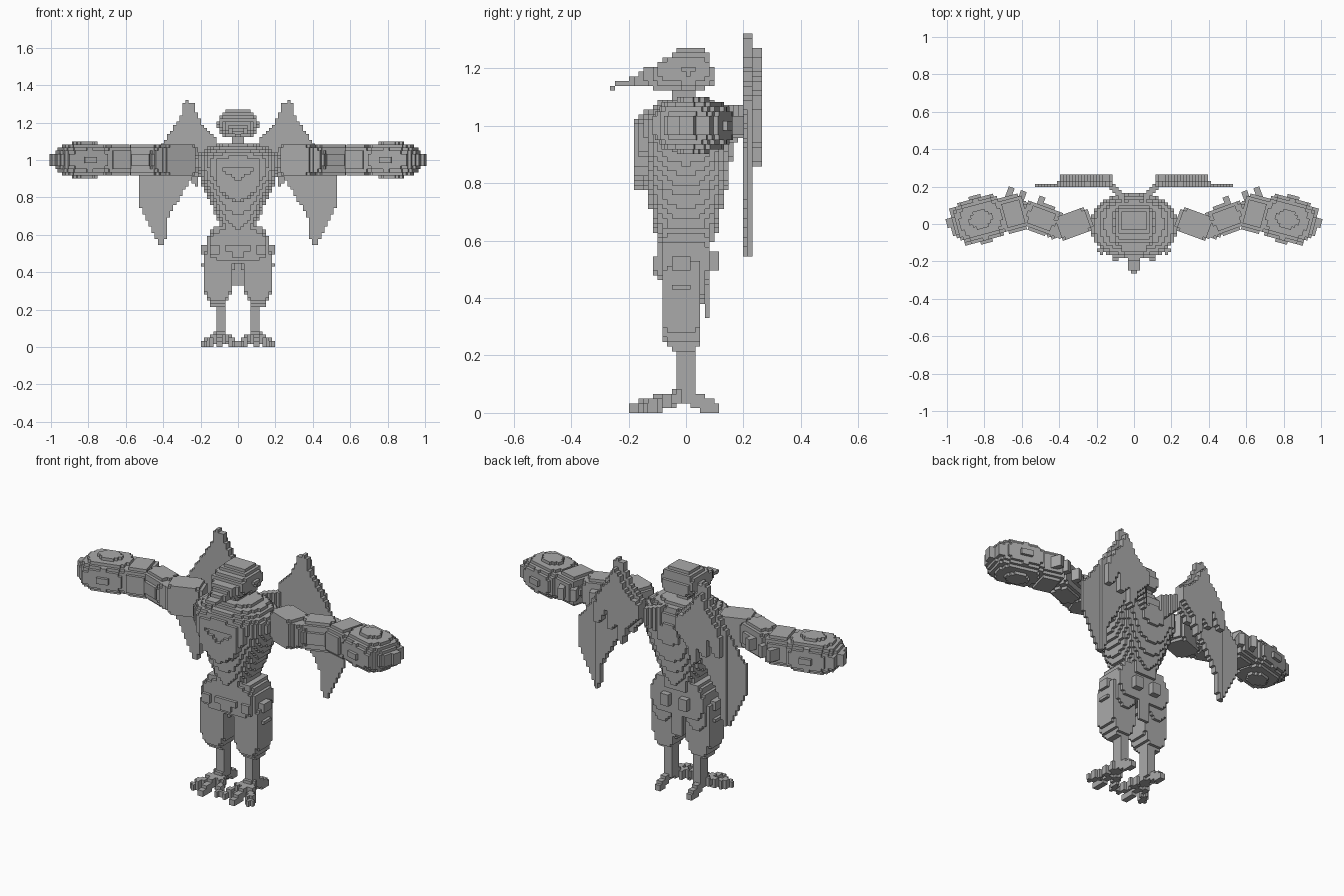
import bpy
import math
from mathutils import Vector

VOXEL = 0.0165

cube = bpy.data.objects.get("Cube")
if cube:
    bpy.data.objects.remove(cube, do_unlink=True)

grey = bpy.data.materials.new("plain grey")
grey.use_nodes = True
shade = (0.4, 0.4, 0.4, 1)
grey.diffuse_color = shade
grey.node_tree.nodes["Principled BSDF"].inputs["Base Color"].default_value = shade


def lerp_table(table, t):
    """Interpolate rows of (key, values...) sorted by rising key."""
    for low, high in zip(table, table[1:]):
        if low[0] <= t <= high[0]:
            f = (t - low[0]) / (high[0] - low[0])
            return [a + (b - a) * f for a, b in zip(low[1:], high[1:])]
    return None


def in_polygon(outline, a, b):
    inside = False
    for (a1, b1), (a2, b2) in zip(outline, outline[1:] + outline[:1]):
        if (b1 > b) != (b2 > b) and a < (a2 - a1) * (b - b1) / (b2 - b1) + a1:
            inside = not inside
    return inside


def voxel_part(name, filled, low, high, place=(0, 0, 0), turn=0.0):
    """Turn a solid, given as a yes/no rule, into a skin of small cubes."""
    spans = [range(math.floor(a / VOXEL), math.ceil(b / VOXEL)) for a, b in zip(low, high)]
    cells = {(i, j, k) for i in spans[0] for j in spans[1] for k in spans[2]
             if filled(*((n + 0.5) * VOXEL for n in (i, j, k)))}
    points, faces = {}, []
    for cell in cells:
        for axis in range(3):
            for step in (0, 1):
                near = list(cell)
                near[axis] += 2 * step - 1
                if tuple(near) in cells:
                    continue
                quad = []
                for u, w in ((0, 0), (1, 0), (1, 1), (0, 1)):
                    corner = list(cell)
                    corner[axis] += step
                    corner[(axis + 1) % 3] += u
                    corner[(axis + 2) % 3] += w
                    quad.append(points.setdefault(tuple(corner), len(points)))
                faces.append(quad if step else quad[::-1])
    mesh = bpy.data.meshes.new(name)
    mesh.from_pydata([Vector(p) * VOXEL for p in points], [], faces)
    mesh.materials.append(grey)
    part = bpy.data.objects.new(name, mesh)
    part.location = place
    part.rotation_euler.z = turn
    bpy.context.collection.objects.link(part)
    return part


def block(name, low, high):
    return voxel_part(name, lambda x, y, z: all(a < c < b for a, c, b in zip(low, (x, y, z), high)),
                      low, high)


def lofted(table, power, center=0.0):
    """Rounded cross-sections stacked in z: (z, half width, front, back)."""
    def rule(x, y, z):
        row = lerp_table(table, z)
        if not row:
            return False
        half, front, back = row
        middle, depth = (front + back) / 2, (back - front) / 2
        return (abs((x - center) / half) ** power + abs((y - middle) / depth) ** power) < 1
    return rule


# Torso with a broad chest and narrow waist
torso = [(0.59, 0.10, -0.10, 0.10), (0.65, 0.10, -0.11, 0.11), (0.73, 0.13, -0.13, 0.13),
         (0.82, 0.17, -0.15, 0.15), (0.9, 0.205, -0.165, 0.16), (0.97, 0.23, -0.175, 0.16),
         (1.02, 0.225, -0.175, 0.15), (1.06, 0.17, -0.13, 0.13), (1.09, 0.10, -0.08, 0.09)]
voxel_part("torso", lofted(torso, 2.5), (-0.3, -0.3, 0.5), (0.3, 0.3, 1.1))

# Raised chest shield with a sunken notch at the top
shield = [(-0.15, 1.01), (-0.15, 0.93), (-0.09, 0.83), (0, 0.77), (0.09, 0.83), (0.15, 0.93), (0.15, 1.01)]
notch = [(-0.09, 0.96), (0, 0.88), (0.09, 0.96)]
voxel_part("chest_shield",
           lambda x, y, z: in_polygon(shield, x, z) and not in_polygon(notch, x, z)
           and y > -0.185 + 0.3 * max(0, abs(x) - 0.07),
           (-0.2, -0.19, 0.7), (0.2, -0.1, 1.1))

# Neck and head with a hooked beak
block("neck", (-0.035, -0.05, 1.06), (0.035, 0.025, 1.15))
head_side = [(-0.26, 1.12), (-0.25, 1.155), (-0.17, 1.17), (-0.16, 1.195), (-0.1, 1.21), (-0.06, 1.24),
             (-0.03, 1.275), (0.07, 1.275), (0.08, 1.22), (0.1, 1.2), (0.1, 1.15), (0.06, 1.13), (0, 1.115),
             (-0.15, 1.135), (-0.23, 1.135)]
head_width = [(-0.27, 0.018), (-0.17, 0.045), (-0.09, 0.095), (0, 0.11), (0.06, 0.105), (0.12, 0.07)]


def head_rule(x, y, z):
    half = lerp_table(head_width, y)[0]
    round_off = (x / half) ** 2 + ((z - 1.195) / 0.09) ** 2 < 1 or y < -0.15 and abs(x) < half
    return in_polygon(head_side, y, z) and round_off


voxel_part("head", head_rule, (-0.13, -0.26, 1.1), (0.13, 0.11, 1.29))

# Hips, belt, buckle and tail flap
hips = [(0.45, 0.15, -0.09, 0.08), (0.5, 0.175, -0.1, 0.09), (0.58, 0.17, -0.1, 0.09), (0.64, 0.13, -0.09, 0.09)]
voxel_part("hips", lofted(hips, 6), (-0.2, -0.2, 0.4), (0.2, 0.2, 0.7))
block("buckle_bar", (-0.065, -0.116, 0.515), (0.065, -0.08, 0.55))
block("buckle_stem", (-0.03, -0.116, 0.48), (0.03, -0.08, 0.53))
block("tail_flap", (-0.033, 0.065, 0.33), (0.033, 0.085, 0.48))

wing = [(0.27, 1.32), (0.24, 1.3), (0.22, 1.24), (0.18, 1.17), (0.11, 1.11), (0.11, 1.02), (0.17, 0.93),
        (0.25, 0.9), (0.33, 0.77), (0.38, 0.68), (0.39, 0.54), (0.42, 0.54), (0.49, 0.69), (0.535, 0.77),
        (0.535, 0.9), (0.46, 1.0), (0.39, 1.11), (0.31, 1.22), (0.295, 1.3)]
wing_bone = [(0.27, 1.28), (0.23, 1.22), (0.19, 1.15), (0.12, 1.1), (0.12, 1.02), (0.19, 0.96), (0.23, 0.84),
             (0.26, 0.97), (0.3, 0.9), (0.32, 1.02), (0.38, 0.92), (0.4, 0.98), (0.38, 1.1), (0.31, 1.18)]
thigh = [(0.22, 0.035, -0.05, 0.04), (0.25, 0.055, -0.08, 0.05), (0.32, 0.08, -0.09, 0.055),
         (0.44, 0.083, -0.09, 0.06), (0.49, 0.075, -0.085, 0.06)]
toe_tips = [(0.172, -0.14, 0.015), (0.1, -0.18, 0.015), (0.02, -0.14, 0.015), (0.1, 0.105, 0.012)]
ankle = Vector((0.095, 0, 0.065))


def toe_rule(x, y, z):
    point = Vector((x, y, z))
    for tip in toe_tips:
        along = Vector(tip) - ankle
        t = min(1, max(0, (point - ankle).dot(along) / along.length_squared))
        gap = point - ankle - along * t
        if math.hypot(gap.x, gap.y) < 0.018 and abs(gap.z) < 0.022:
            return True
    return False


def rounded(length, depth, height, power):
    return lambda x, y, z: (abs(x / length) ** power + abs(y / depth) ** power
                            + abs(z / height) ** power) < 1


def hand_rule(x, y, z):
    palm = abs(x / 0.16) ** 2.4 + abs(y / 0.125) ** 2.4 + abs(z / 0.095) ** 2.4 < 1
    fingers = any(0 < x < reach and abs(y - side) < 0.02 and abs(z) < 0.035
                  for side, reach in ((-0.09, 0.12), (-0.035, 0.16), (0.025, 0.178), (0.08, 0.15)))
    return palm or fingers


arm_parts = [("upper_arm", rounded(0.095, 0.066, 0.085, 6), 0.325, 0, -20),
             ("elbow", rounded(0.06, 0.05, 0.07, 4), 0.41, -0.02, -20),
             ("forearm", rounded(0.105, 0.075, 0.08, 4), 0.495, 0.03, 20),
             ("cuff", rounded(0.075, 0.095, 0.08, 4), 0.645, 0.055, -15),
             ("hand", hand_rule, 0.82, 0.025, -15)]

for side, label in ((1, "left"), (-1, "right")):
    def add(name, rule, low, high, place=(0, 0, 0), turn=0.0):
        ends = sorted((low[0] * side, high[0] * side))
        voxel_part(label + "_" + name, lambda x, y, z: rule(x * side, y, z),
                   (ends[0], *low[1:]), (ends[1], *high[1:]),
                   (place[0] * side, *place[1:]), turn * side)

    def add_block(name, low, high):
        add(name, lambda x, y, z: all(a < c < b for a, c, b in zip(low, (x, y, z), high)), low, high)

    # Wing membrane, raised wing bone and the strut joining the back
    add("wing", lambda x, y, z: in_polygon(wing, x, z) and 0.197 < y < (0.22 if x > 0.42 else 0.235),
        (0.1, 0.19, 0.5), (0.55, 0.24, 1.34))
    add("wing_bone", lambda x, y, z: in_polygon(wing_bone, x, z), (0.1, 0.22, 0.8), (0.45, 0.26, 1.3))
    add("wing_strut", lambda x, y, z: abs(y - 0.13 - (x - 0.05)) < 0.025 and 0.86 + x < z < 1.07,
        (0.05, 0.1, 0.85), (0.15, 0.25, 1.1))

    # Arm segments, each turned on its own
    for name, rule, x, y, angle in arm_parts:
        add(name, rule, (-0.2, -0.15, -0.1), (0.2, 0.15, 0.1), (x, y, 1.0), math.radians(angle))
    # Short feathers along the back of the forearm and cuff
    for n, (x, y) in enumerate(((0.5, 0.115), (0.6, 0.145), (0.665, 0.165))):
        add("arm_feather_" + str(n), rounded(0.02, 0.035, 0.04, 8), (-0.04, -0.04, -0.05),
            (0.04, 0.04, 0.05), (x, y, 1.0), math.radians(20))

    # Belt pouches in front, at the side and behind
    add_block("front_pouch", (0.095, -0.118, 0.49), (0.15, -0.08, 0.55))
    add_block("side_pouch", (0.15, -0.045, 0.495), (0.19, 0.01, 0.545))
    add_block("back_pouch", (0.03, 0.07, 0.49), (0.085, 0.115, 0.56))

    # Leg and clawed foot
    add("thigh", lofted(thigh, 5, 0.107), (0.01, -0.15, 0.2), (0.2, 0.1, 0.5))
    add_block("shin", (0.066, -0.035, 0.05), (0.122, 0.036, 0.24))
    add("foot", toe_rule, (0, -0.2, 0), (0.2, 0.13, 0.1))
